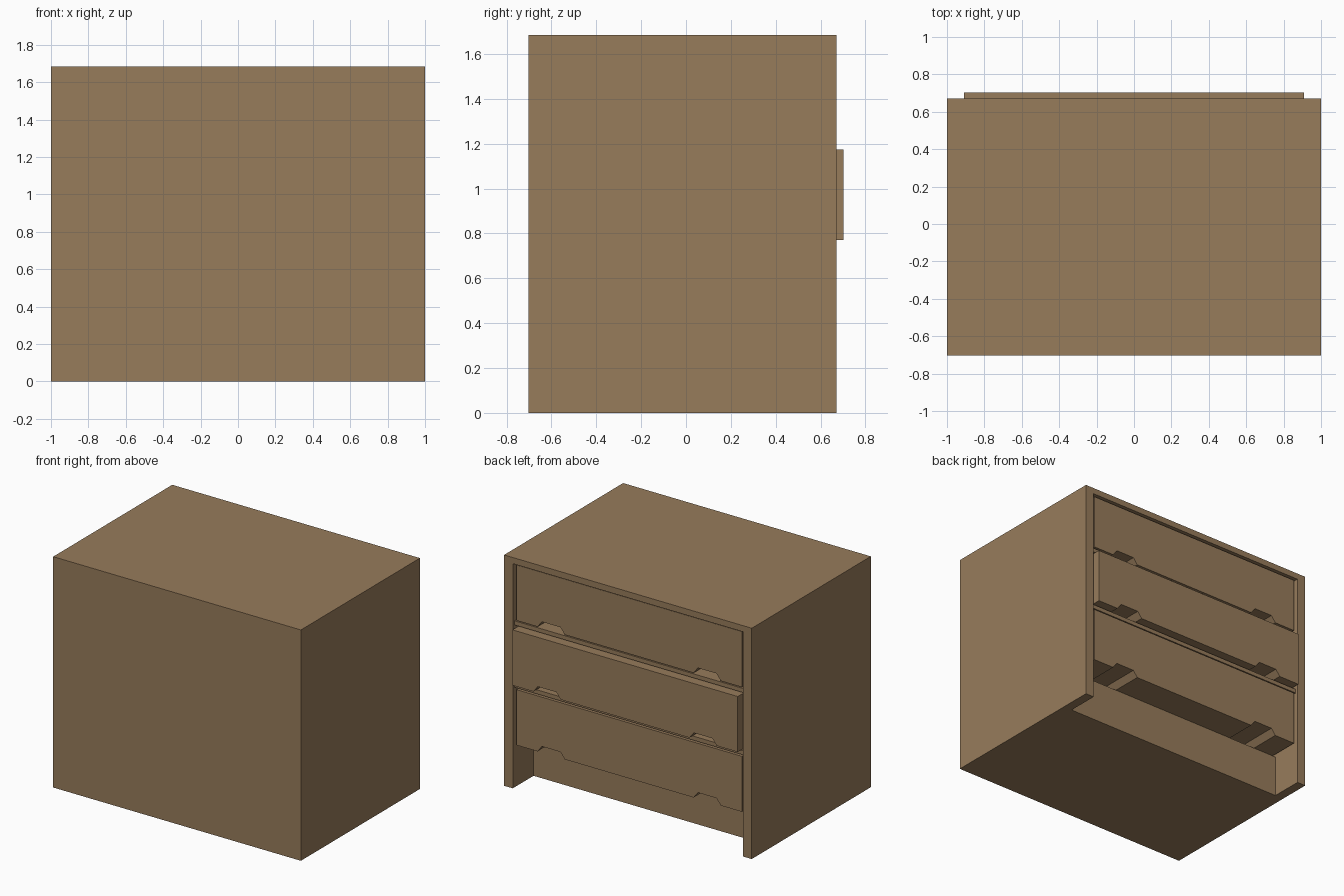
import bpy, bmesh
from mathutils import Vector

if "Cube" in bpy.data.objects:
    bpy.data.objects.remove(bpy.data.objects["Cube"])

wood = bpy.data.materials.new("wood")
wood.diffuse_color = (0.31, 0.20, 0.105, 1)
wood.use_nodes = True
wood.node_tree.nodes["Principled BSDF"].inputs["Base Color"].default_value = wood.diffuse_color


def prism(name, outline, direction):
    """Extrude a flat outline of 3D points along a direction."""
    bm = bmesh.new()
    face = bm.faces.new([bm.verts.new(p) for p in outline])
    res = bmesh.ops.extrude_face_region(bm, geom=[face])
    verts = [v for v in res["geom"] if isinstance(v, bmesh.types.BMVert)]
    bmesh.ops.translate(bm, verts=verts, vec=Vector(direction))
    bmesh.ops.recalc_face_normals(bm, faces=bm.faces)
    mesh = bpy.data.meshes.new(name)
    bm.to_mesh(mesh)
    bm.free()
    mesh.materials.append(wood)
    obj = bpy.data.objects.new(name, mesh)
    bpy.context.collection.objects.link(obj)
    return obj


def box(name, x0, x1, y0, y1, z0, z1):
    return prism(name, [(x0, y0, z0), (x1, y0, z0), (x1, y0, z1), (x0, y0, z1)],
                 (0, y1 - y0, 0))


BACK, OPEN, TOP = -0.703, 0.67, 1.685   # closed side, drawer side, height

# Cabinet shell: one block hollowed by an L-shaped cavity (drawers + toe recess)
shell = box("cabinet_shell", -1, 1, BACK, OPEN, 0, TOP)
side_profile = [(-0.64, 0.31), (0.43, 0.31), (0.43, -0.1),
                (0.9, -0.1), (0.9, 1.64), (-0.64, 1.64)]
cutter = prism("cavity_cutter", [(-0.93, y, z) for y, z in side_profile], (1.86, 0, 0))
cutter.hide_render = True
mod = shell.modifiers.new("cavity", 'BOOLEAN')
mod.object = cutter
mod.operation = 'DIFFERENCE'
mod.solver = 'EXACT'
bpy.context.view_layer.objects.active = shell
bpy.ops.object.modifier_apply(modifier=mod.name)
bpy.data.objects.remove(cutter)

# Rails between the drawers
for name, z in (("lower_rail", 0.745), ("upper_rail", 1.20)):
    box(name, -0.93, 0.93, -0.64, 0.65, z - 0.015, z + 0.015)

# Drawers with two tapered finger grooves in the lower edge; middle one pulled out
W, H = 0.91, 0.405
for name, z, front in (("bottom_drawer", 0.315, 0.655),
                       ("middle_drawer", 0.77, 0.703),
                       ("top_drawer", 1.225, 0.655)):
    pts = [(-W, 0)]
    for cx in (-0.63, 0.63):
        pts += [(cx - 0.11, 0), (cx - 0.075, 0.045), (cx + 0.075, 0.045), (cx + 0.11, 0)]
    pts += [(W, 0), (W, H), (-W, H)]
    prism(name, [(x, front, z + dz) for x, dz in pts], (0, -1.25, 0))
